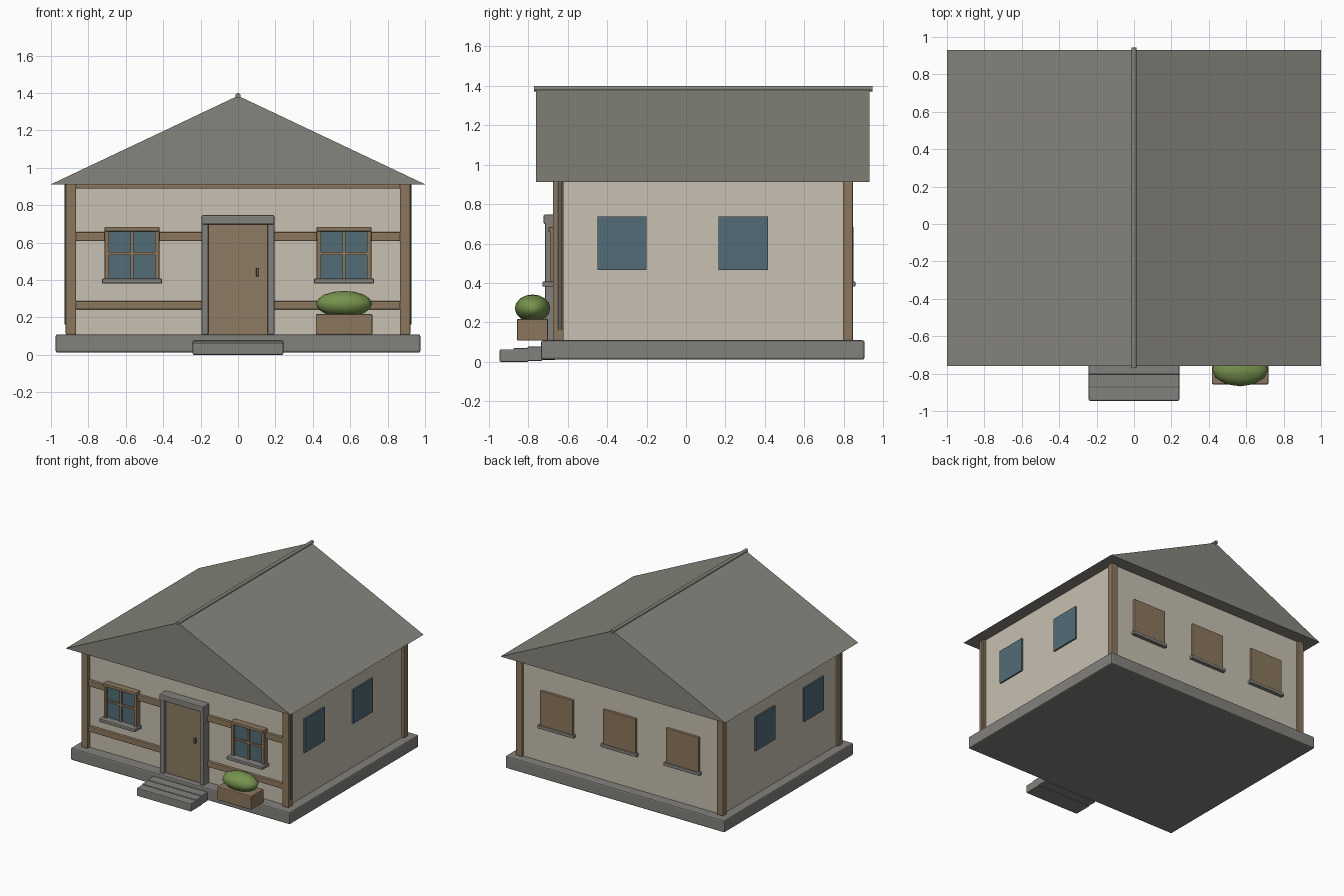
import bpy
import math

cube = bpy.data.objects.get("Cube")
if cube:
    bpy.data.objects.remove(cube, do_unlink=True)


def material(name, rgb):
    m = bpy.data.materials.new(name)
    m.use_nodes = True
    m.diffuse_color = (*rgb, 1)
    m.node_tree.nodes["Principled BSDF"].inputs["Base Color"].default_value = (*rgb, 1)
    return m


PLASTER = material("cream plaster", (0.58, 0.53, 0.44))
ROOF = material("roof grey", (0.235, 0.23, 0.2))
STONE = material("stone grey", (0.225, 0.22, 0.205))
WOOD = material("timber brown", (0.26, 0.185, 0.11))
DOOR = material("door brown", (0.27, 0.2, 0.125))
GLASS = material("window blue", (0.085, 0.15, 0.185))
LEAF = material("leaf green", (0.18, 0.29, 0.075))
METAL = material("dark metal", (0.12, 0.12, 0.115))


def mesh_object(name, verts, faces, mat):
    me = bpy.data.meshes.new(name)
    me.from_pydata(verts, [], faces)
    me.materials.append(mat)
    ob = bpy.data.objects.new(name, me)
    bpy.context.collection.objects.link(ob)
    return ob


def box(name, x, y, z, mat, bevel=0.0):
    """Box from (low, high) ranges on each axis, with softened edges."""
    verts = [(a, b, c) for a in x for b in y for c in z]
    faces = [(0, 1, 3, 2), (4, 6, 7, 5), (0, 4, 5, 1),
             (2, 3, 7, 6), (0, 2, 6, 4), (1, 5, 7, 3)]
    ob = mesh_object(name, verts, faces, mat)
    if bevel:
        mod = ob.modifiers.new("soft edges", "BEVEL")
        mod.width = bevel
        mod.segments = 2
    return ob


def span(centre, width):
    return (centre - width / 2, centre + width / 2)


def smooth(ob):
    bpy.ops.object.select_all(action="DESELECT")
    ob.select_set(True)
    bpy.context.view_layer.objects.active = ob
    bpy.ops.object.shade_smooth_by_angle(angle=math.radians(50))


def rod(name, radius, length, location, mat, rotation=(0, 0, 0), sides=12):
    bpy.ops.mesh.primitive_cylinder_add(vertices=sides, radius=radius, depth=length,
                                        location=location, rotation=rotation)
    ob = bpy.context.object
    ob.name = name
    ob.data.materials.append(mat)
    smooth(ob)


# Foundation and entrance steps
box("foundation", (-0.975, 0.975), (-0.735, 0.905), (0.012, 0.11), STONE, 0.01)
for i in range(3):
    front = -0.945 + 0.07 * i
    box(f"entrance_step_{i + 1}", (-0.242, 0.242), (front, front + 0.145),
        (0.005 * i, 0.064 + 0.007 * i), STONE, 0.006)

# Walls
box("walls", (-0.9, 0.9), (-0.645, 0.83), (0.1, 0.915), PLASTER)

# Roof: a solid gabled prism with a ridge rod
y0, y1 = -0.76, 0.93
roof = [(x, y, z) for y in (y0, y1) for x, z in ((-1, 0.912), (1, 0.912), (0, 1.385))]
mesh_object("roof", roof, [(0, 1, 2), (5, 4, 3), (0, 3, 4, 1), (1, 4, 5, 2), (2, 5, 3, 0)], ROOF)
rod("roof_ridge", 0.014, 1.715, (0, 0.0875, 1.386), ROOF, (math.pi / 2, 0, 0))

# Corner posts, downpipes and side windows, mirrored left and right
for side, s in (("left", 1), ("right", -1)):
    for end, y in (("front", (-0.675, -0.62)), ("back", (0.795, 0.847))):
        box(f"{end}_{side}_post", span(s * 0.893, 0.056), y, (0.108, 0.914), WOOD, 0.006)
    rod(f"{side}_downpipe", 0.012, 0.75, (s * 0.915, -0.638, 0.537), METAL)
    for i, y in enumerate((-0.325, 0.29)):
        box(f"{side}_window_{i + 1}", span(s * 0.9, 0.024), span(y, 0.25), (0.465, 0.737), GLASS)

# Front timber rails
for name, z in (("lower", (0.243, 0.287)), ("middle", (0.608, 0.656)), ("top", (0.888, 0.914))):
    box(f"{name}_rail", (-0.868, 0.868), (-0.667, -0.635), z, WOOD, 0.006)

# Door with surround and handle
box("door", (-0.165, 0.165), (-0.69, -0.64), (0.108, 0.705), DOOR, 0.004)
for side, s in (("left", 1), ("right", -1)):
    box(f"{side}_door_jamb", span(s * 0.177, 0.036), (-0.715, -0.64), (0.108, 0.71), STONE, 0.006)
box("door_lintel", (-0.195, 0.195), (-0.722, -0.64), (0.698, 0.747), STONE, 0.007)
box("door_handle", (0.097, 0.112), (-0.707, -0.685), (0.42, 0.465), METAL, 0.003)


# Front windows: glass, frame, crossbars and sill
def front_window(label, cx):
    box(f"{label}_glass", span(cx, 0.27), (-0.672, -0.64), (0.4, 0.675), GLASS)
    for s in (-1, 1):
        box(f"{label}_frame_upright", span(cx + s * 0.134, 0.024), (-0.69, -0.64),
            (0.4, 0.67), WOOD, 0.004)
    box(f"{label}_frame_head", span(cx, 0.292), (-0.697, -0.64), (0.66, 0.684), WOOD, 0.004)
    box(f"{label}_upright_bar", span(cx, 0.018), (-0.684, -0.66), (0.4, 0.67), WOOD)
    box(f"{label}_cross_bar", span(cx, 0.26), (-0.682, -0.66), span(0.542, 0.016), WOOD)
    box(f"{label}_sill", span(cx, 0.32), (-0.728, -0.64), (0.382, 0.408), STONE, 0.005)


front_window("front_left_window", 0.567)
front_window("front_right_window", -0.567)

# Shuttered back windows
for label, cx in (("left", 0.56), ("middle", 0), ("right", -0.56)):
    box(f"back_{label}_shutter", span(cx, 0.29), (0.82, 0.85), (0.4, 0.684), WOOD, 0.004)
    box(f"back_{label}_sill", span(cx, 0.32), (0.82, 0.859), (0.382, 0.408), STONE, 0.004)

# Planter and bush
box("planter", (0.416, 0.718), (-0.857, -0.7), (0.108, 0.218), WOOD, 0.006)
bpy.ops.mesh.primitive_uv_sphere_add(segments=12, ring_count=8, radius=1,
                                     location=(0.567, -0.778, 0.272))
bush = bpy.context.object
bush.name = "bush"
bush.scale = (0.15, 0.09, 0.07)
bush.data.materials.append(LEAF)
smooth(bush)
